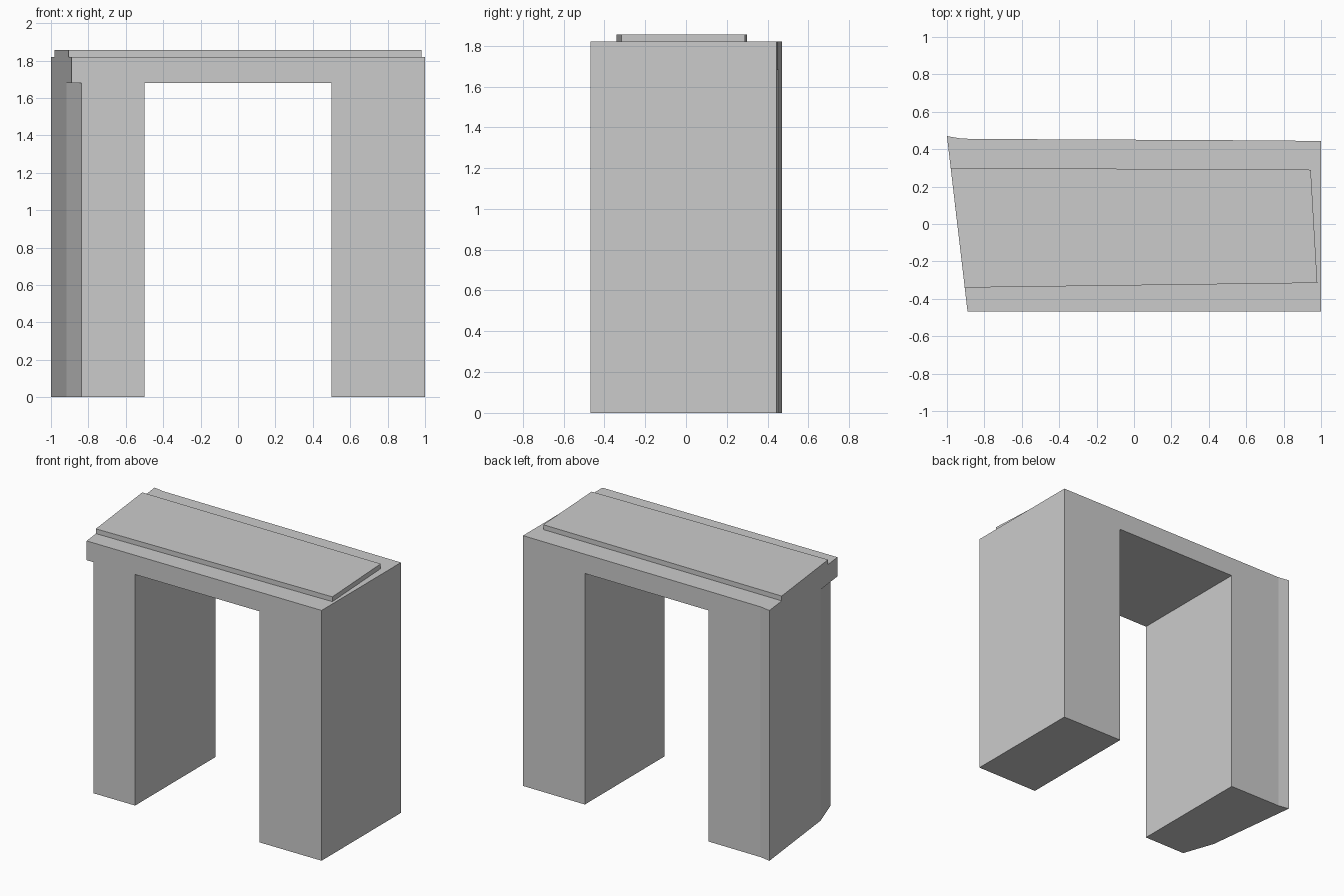
import bpy
import bmesh

cube = bpy.data.objects.get("Cube")
if cube:
    bpy.data.objects.remove(cube, do_unlink=True)

SOFFIT, LINTEL_TOP, SLAB_TOP = 1.68, 1.82, 1.855
FRONT = -0.468

grey = bpy.data.materials.new("plain grey")
grey.use_nodes = True
colour = (0.6, 0.6, 0.6, 1)
grey.diffuse_color = colour
grey.node_tree.nodes["Principled BSDF"].inputs["Base Color"].default_value = colour


def finish(bm, name):
    """Tidy the mesh and link it as an object."""
    bmesh.ops.recalc_face_normals(bm, faces=bm.faces[:])
    bmesh.ops.dissolve_limit(bm, angle_limit=0.002, verts=bm.verts[:], edges=bm.edges[:])
    mesh = bpy.data.meshes.new(name)
    bm.to_mesh(mesh)
    bm.free()
    mesh.materials.append(grey)
    obj = bpy.data.objects.new(name, mesh)
    bpy.context.scene.collection.objects.link(obj)


def extrude(bm, faces, height, keep):
    out = bmesh.ops.extrude_face_region(bm, geom=faces, use_keep_orig=keep)
    moved = [g for g in out["geom"] if isinstance(g, bmesh.types.BMVert)]
    bmesh.ops.translate(bm, verts=moved, vec=(0, 0, height))
    if not keep:
        stale = [f for f in faces if f.is_valid]
        if stale:
            bmesh.ops.delete(bm, geom=stale, context="FACES_ONLY")


# Archway: one plan at soffit height, raised into the lintel and lowered into legs
plan = {
    "left_front": (1, FRONT), "left_back": (1, 0.444),
    "gap_left_front": (0.5, FRONT), "gap_left_back": (0.5, 0.448),
    "gap_right_front": (-0.5, FRONT), "gap_right_back": (-0.5, 0.453),
    "chamfer_front": (-0.836, FRONT), "chamfer_side": (-0.917, -0.235),
    "overhang": (-0.89, FRONT),
    "right_back": (-1, 0.47), "back_kink": (-0.92, 0.456),
}
bm = bmesh.new()
v = {key: bm.verts.new((x, y, SOFFIT)) for key, (x, y) in plan.items()}


def face(*keys):
    return bm.faces.new([v[k] for k in keys])


left_leg = face("gap_left_front", "left_front", "left_back", "gap_left_back")
right_leg = face("chamfer_front", "gap_right_front", "gap_right_back",
                 "back_kink", "right_back", "chamfer_side")
soffit = face("gap_right_front", "gap_left_front", "gap_left_back", "gap_right_back")
corner = face("overhang", "chamfer_front", "chamfer_side")
extrude(bm, [left_leg, right_leg, soffit, corner], LINTEL_TOP - SOFFIT, True)
extrude(bm, [left_leg, right_leg], -SOFFIT, False)
finish(bm, "archway")

# Thin slab lying on the lintel
bm = bmesh.new()
outline = [(-0.905, -0.34), (0.98, -0.315), (0.945, 0.29), (-0.98, 0.3)]
base = bm.faces.new([bm.verts.new((x, y, LINTEL_TOP)) for x, y in outline])
extrude(bm, [base], SLAB_TOP - LINTEL_TOP, True)
finish(bm, "top_slab")
